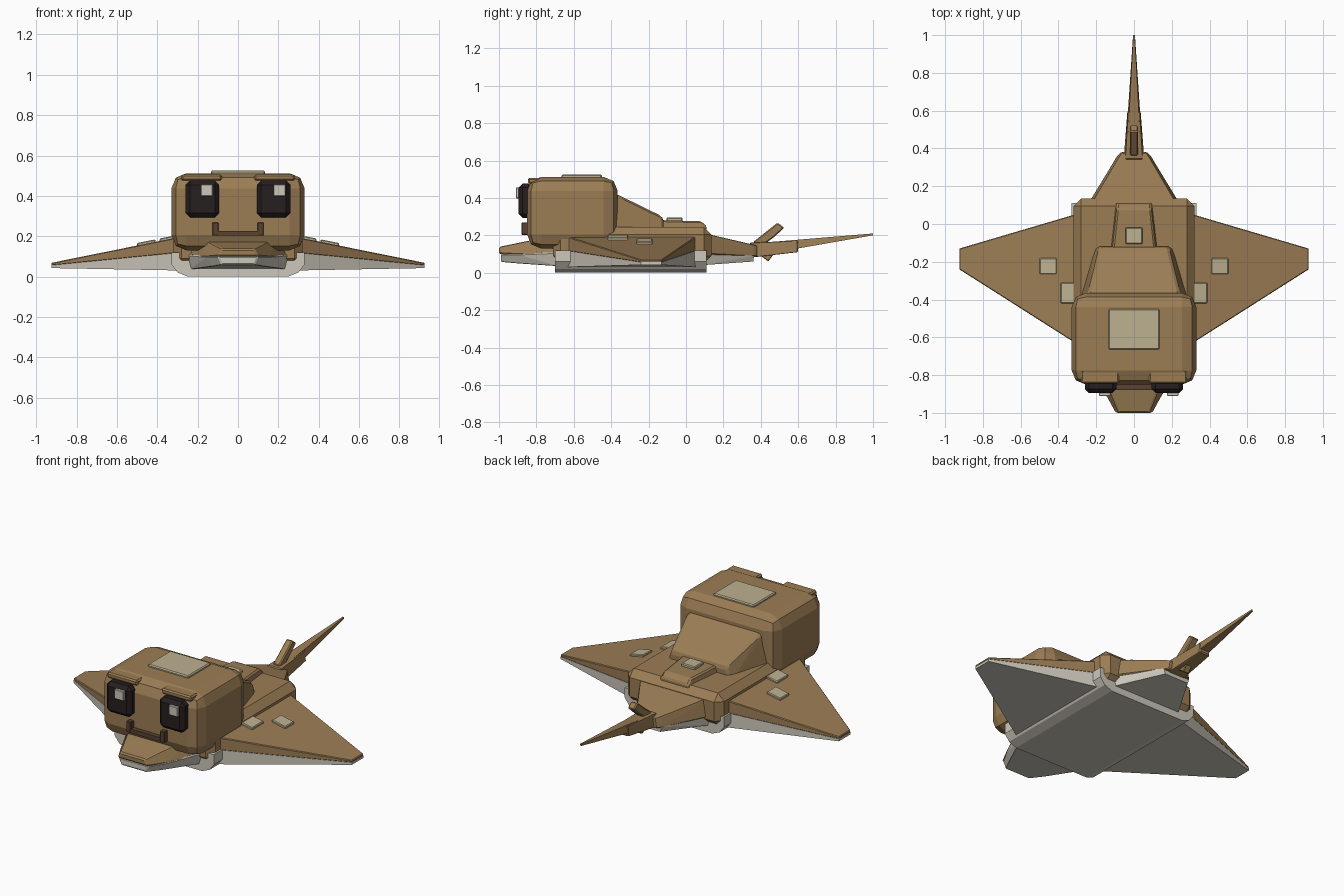
import bpy
import bmesh
from math import radians

cube = bpy.data.objects.get("Cube")
if cube:
    bpy.data.objects.remove(cube)


def material(name, rgb):
    m = bpy.data.materials.new(name)
    m.use_nodes = True
    m.diffuse_color = (*rgb, 1)
    m.node_tree.nodes["Principled BSDF"].inputs["Base Color"].default_value = (*rgb, 1)
    return m


BROWN = material("sandy brown", (0.33, 0.205, 0.09))
TAN = material("pale tan", (0.51, 0.44, 0.285))
WHITE = material("belly white", (0.61, 0.575, 0.5))
BLACK = material("eye black", (0.02, 0.013, 0.013))
DARK = material("mouth brown", (0.1, 0.055, 0.03))


def hull(name, points, mat, bevel=0.0, segments=1):
    """Convex solid around the points, with optional chamfered edges."""
    bm = bmesh.new()
    for p in points:
        bm.verts.new(p)
    res = bmesh.ops.convex_hull(bm, input=bm.verts[:])
    loose = [v for v in bm.verts if not v.link_faces]
    bmesh.ops.delete(bm, geom=loose, context='VERTS')
    bmesh.ops.dissolve_limit(bm, angle_limit=radians(2), verts=bm.verts[:], edges=bm.edges[:])
    bmesh.ops.recalc_face_normals(bm, faces=bm.faces[:])
    mesh = bpy.data.meshes.new(name)
    bm.to_mesh(mesh)
    bm.free()
    mesh.materials.append(mat)
    obj = bpy.data.objects.new(name, mesh)
    bpy.context.collection.objects.link(obj)
    if bevel:
        mod = obj.modifiers.new("Chamfer", 'BEVEL')
        mod.width = bevel
        mod.segments = segments
        mod.angle_limit = radians(25)
    return obj


def box(name, x, y, z, mat, bevel=0.0, segments=1):
    return hull(name, [(a, b, c) for a in x for b in y for c in z], mat, bevel, segments)


def loft(name, sections, mat, bevel=0.0):
    """Symmetric solid from sections (y, bottom half width, top half width, z low, z high)."""
    pts = []
    for y, wb, wt, lo, hi in sections:
        for s in (-1, 1):
            pts += [(s * wb, y, lo), (s * wt, y, hi)]
    return hull(name, pts, mat, bevel)


# Torso and belly
box("body", (-0.32, 0.32), (-0.71, 0.135), (0.05, 0.245), BROWN, 0.04)
belly = [(s * x, y, z) for s in (-1, 1) for y in (-0.7, 0.11)
         for x, z in ((0.25, 0), (0.3, 0.02), (0.33, 0.06), (0.33, 0.12))]
hull("belly", belly, WHITE)

# Head and back
box("head", (-0.33, 0.33), (-0.85, -0.365), (0.13, 0.512), BROWN, 0.075, 2)
loft("neck", [(-0.4, 0.285, 0.25, 0.2, 0.43), (-0.36, 0.28, 0.24, 0.2, 0.415),
              (-0.135, 0.21, 0.185, 0.2, 0.305), (-0.12, 0.21, 0.185, 0.2, 0.285)], BROWN, 0.012)
loft("back_ridge", [(-0.2, 0.14, 0.12, 0.2, 0.283), (0.08, 0.11, 0.09, 0.2, 0.275),
                    (0.11, 0.105, 0.09, 0.2, 0.25)], BROWN, 0.008)

# Snout and rear wedge, each a brown upper layer over a white lower one
loft("snout", [(-1, 0.1, 0.08, 0.1, 0.138), (-0.9, 0.155, 0.12, 0.095, 0.16),
               (-0.7, 0.25, 0.2, 0.09, 0.2)], BROWN, 0.008)
loft("jaw", [(-0.99, 0.08, 0.1, 0.058, 0.1), (-0.9, 0.13, 0.155, 0.05, 0.1),
             (-0.68, 0.24, 0.26, 0.035, 0.11)], WHITE, 0.006)
loft("rump", [(0.08, 0.26, 0.24, 0.1, 0.215), (0.36, 0.09, 0.075, 0.085, 0.15),
              (0.38, 0.07, 0.06, 0.085, 0.145)], BROWN, 0.006)
loft("rump_underside", [(0.08, 0.24, 0.25, 0.04, 0.12), (0.36, 0.08, 0.09, 0.06, 0.09)], WHITE)

# Tail and sting
loft("tail_base", [(0.34, 0.055, 0.045, 0.08, 0.16), (0.6, 0.035, 0.03, 0.11, 0.172)], BROWN, 0.006)
loft("tail_tip", [(0.4, 0.045, 0.035, 0.095, 0.16), (1, 0.005, 0.004, 0.2, 0.21)], BROWN)


def side_prism(name, w, outline, mat, bevel):
    hull(name, [(s * w, y, z) for s in (-1, 1) for y, z in outline], mat, bevel)


side_prism("sting", 0.022, [(0.36, 0.165), (0.39, 0.13), (0.43, 0.19), (0.47, 0.19),
                            (0.525, 0.24), (0.49, 0.268)], BROWN, 0.006)
side_prism("sting_root", 0.02, [(0.4, 0.09), (0.44, 0.06), (0.47, 0.1), (0.44, 0.13)], BROWN, 0.004)

# Fins, eyes and spots on both sides
for s, side in ((1, "left"), (-1, "right")):
    outline = [(0.28, -0.65, 0), (0.28, 0.06, 0), (0.925, -0.13, 1), (0.925, -0.24, 1)]

    def layer(root, tip):
        return [(s * x, y, z) for x, y, t in outline for z in (tip if t else root)]

    hull(side + "_fin", layer((0.118, 0.198), (0.054, 0.068)), BROWN, 0.004)
    hull(side + "_fin_underside", layer((0.03, 0.12), (0.042, 0.056)), WHITE)

    def fin_top(x):
        return 0.198 - (x - 0.28) * 0.2

    for tag, x, y in (("inner", (0.315, 0.388), (-0.42, -0.31)), ("outer", (0.41, 0.5), (-0.265, -0.18))):
        pts = [(s * a, b, fin_top(a) + d) for a in x for b in y for d in (-0.012, 0.012)]
        hull(f"{side}_{tag}_fin_spot", pts, TAN, 0.004)

    box(side + "_eye", (s * 0.093, s * 0.26), (-0.895, -0.82), (0.293, 0.477), BLACK, 0.022)
    px = 0.205 if s > 0 else -0.155
    box(side + "_eye_glint", (px - 0.03, px + 0.03), (-0.91, -0.88), (0.398, 0.456), WHITE, 0.003)
    box(side + "_brow", (s * 0.08, s * 0.28), (-0.845, -0.775), (0.475, 0.507), BROWN, 0.008)
    box(side + "_mouth_corner", (s * 0.097, s * 0.127), (-0.88, -0.83), (0.203, 0.268), DARK, 0.003)

# Mouth and top spots
box("mouth", (-0.11, 0.11), (-0.878, -0.83), (0.203, 0.227), DARK)
box("crown_spot", (-0.135, 0.135), (-0.665, -0.45), (0.5, 0.525), TAN, 0.006)
box("back_spot", (-0.046, 0.046), (-0.105, -0.018), (0.27, 0.295), TAN, 0.005)
